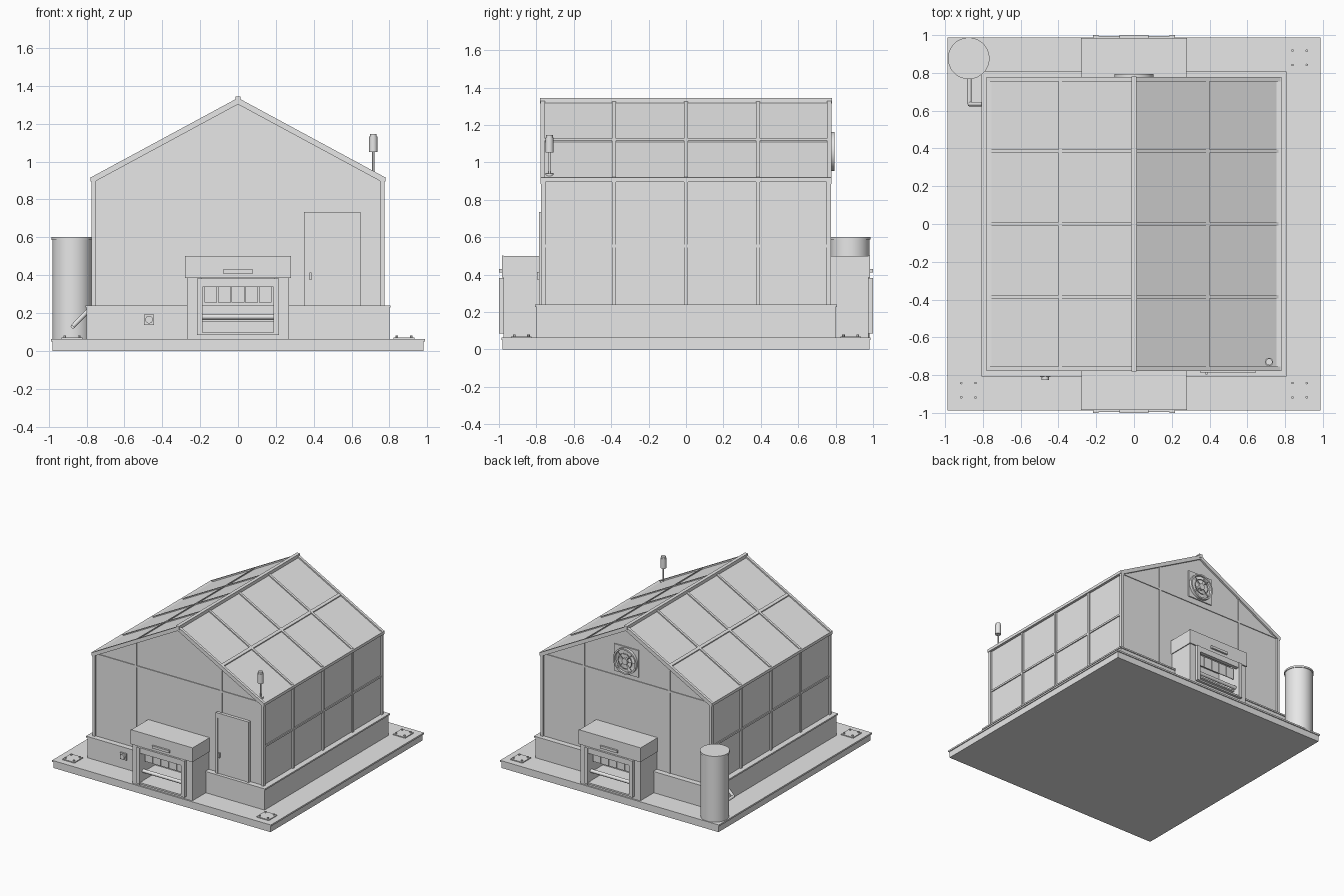
import bpy, bmesh, math
from mathutils import Vector

if "Cube" in bpy.data.objects:
    bpy.data.objects.remove(bpy.data.objects["Cube"])

grey = bpy.data.materials.new("light_grey")
grey.diffuse_color = (0.8, 0.8, 0.8, 1)
grey.use_nodes = True
grey.node_tree.nodes["Principled BSDF"].inputs["Base Color"].default_value = grey.diffuse_color


def finish(name, bm, smooth=False):
    bmesh.ops.recalc_face_normals(bm, faces=bm.faces)
    me = bpy.data.meshes.new(name)
    bm.to_mesh(me)
    bm.free()
    ob = bpy.data.objects.new(name, me)
    bpy.context.collection.objects.link(ob)
    me.materials.append(grey)
    if smooth:
        bpy.ops.object.select_all(action='DESELECT')
        ob.select_set(True)
        bpy.context.view_layer.objects.active = ob
        bpy.ops.object.shade_smooth_by_angle(angle=math.radians(35))
    return ob


def box(name, x0, x1, y0, y1, z0, z1):
    bm = bmesh.new()
    bmesh.ops.create_cube(bm, size=1)
    for v in bm.verts:
        v.co = ((x0 + x1) / 2 + v.co.x * (x1 - x0),
                (y0 + y1) / 2 + v.co.y * (y1 - y0),
                (z0 + z1) / 2 + v.co.z * (z1 - z0))
    return finish(name, bm)


def rod(name, a, b, r, n=16):
    a, b = Vector(a), Vector(b)
    bm = bmesh.new()
    bmesh.ops.create_cone(bm, cap_ends=True, segments=n, radius1=r, radius2=r, depth=(b - a).length)
    q = (b - a).to_track_quat('Z', 'Y')
    for v in bm.verts:
        v.co = q @ v.co + (a + b) / 2
    return finish(name, bm, True)


def prism(name, pts, y0, y1):
    """Extrude an x-z outline along y."""
    bm = bmesh.new()
    f = bm.faces.new([bm.verts.new((x, y0, z)) for x, z in pts])
    for v in bmesh.ops.extrude_face_region(bm, geom=[f])['geom']:
        if isinstance(v, bmesh.types.BMVert):
            v.co.y = y1
    return finish(name, bm)


def ring(name, cx, cz, y0, y1, r0, r1, n=32):
    bm = bmesh.new()
    loops = [[bm.verts.new((cx + r * math.cos(i * math.tau / n), y, cz + r * math.sin(i * math.tau / n)))
              for i in range(n)] for r, y in ((r0, y0), (r1, y0), (r1, y1), (r0, y1))]
    for k in range(4):
        a, b = loops[k], loops[(k + 1) % 4]
        for i in range(n):
            j = (i + 1) % n
            bm.faces.new((a[i], a[j], b[j], b[i]))
    return finish(name, bm, True)


def roof_z(x):
    return 1.325 - abs(x) * 0.54


def slope_bar(name, s, xa, xb, y0, y1, low, high):
    """Strip that follows one roof slope."""
    prism(name, [(s * xa, roof_z(xa) + low), (s * xb, roof_z(xb) + low),
                 (s * xb, roof_z(xb) + high), (s * xa, roof_z(xa) + high)], y0, y1)


# Base slab and plinth
box("base_slab", -.98, .98, -.98, .98, 0, .05)
box("base_rim", -.987, .987, -.987, .987, .05, .063)
box("plinth", -.80, .80, -.80, .80, .063, .228)
box("plinth_cap", -.807, .807, -.807, .807, .228, .24)

# Glazed body with gable ends
prism("glass_house", [(-.76, .24), (.76, .24), (.76, roof_z(.76)), (0, 1.325), (-.76, roof_z(.76))], -.762, .762)

for s in (-1, 1):
    # Side wall frame
    for y in (-.765, -.385, 0, .385, .765):
        box("side_post", min(s * .75, s * .773), max(s * .75, s * .773), y - .01, y + .01, .24, .905)
        slope_bar("rafter", s, .015, .765, y - .01, y + .01, -.015, .009)
    box("side_rail", min(s * .755, s * .768), max(s * .755, s * .768), -.765, .765, .545, .56)
    box("eave_rail", min(s * .75, s * .78), max(s * .75, s * .78), -.777, .777, .895, .918)
    slope_bar("purlin", s, .38, .40, -.765, .765, -.015, .008)
    for e in (-1, 1):
        # Gable trim and mullions
        ya, yb = sorted((e * .755, e * .777))
        slope_bar("gable_trim", s, 0, .775, ya, yb, -.022, .012)
        box("corner_post", min(s * .752, s * .773), max(s * .752, s * .773), *sorted((e * .75, e * .773)), .24, .905)
        box("gable_mullion", s * .385 - .008, s * .385 + .008, *sorted((e * .755, e * .768)), .24, roof_z(.385))
for e in (-1, 1):
    box("gable_rail", -.76, .76, *sorted((e * .755, e * .768)), .898, .914)
box("ridge_cap", -.014, .014, -.78, .78, 1.315, 1.344)

# Loading hatches, front and back
for e in (-1, 1):
    def part(name, x0, x1, ya, yb, z0, z1):
        box(name, x0, x1, *sorted((e * ya, e * yb)), z0, z1)

    part("hatch_hood", -.277, .277, .75, .975, .385, .50)
    part("hatch_hood_front", -.28, .28, .975, .985, .385, .502)
    part("hatch_handle", -.078, .078, .985, 1.0, .41, .43)
    for s in (-1, 1):
        part("hatch_side", *sorted((s * .19, s * .27)), .75, .975, .063, .385)
        part("hatch_frame_post", *sorted((s * .187, s * .217)), .96, 1.0, .085, .382)
    part("hatch_floor", -.19, .19, .75, .975, .063, .098)
    part("hatch_lintel", -.187, .187, .965, .995, .337, .382)
    part("hatch_sill", -.187, .187, .965, .995, .085, .098)
    for i in range(5):
        x = -.144 + i * .072
        part("curtain_strip", x - .034, x + .034, .94, .946, .255, .345)
    rod("hatch_roller", (-.19, e * .955, .18), (.19, e * .955, .18), .014)
    part("hatch_shelf", -.19, .19, .79, .94, .155, .167)

# Door
for x in (.35, .632):
    box("door_jamb", x, x + .015, -.787, -.755, .24, .735)
box("door_header", .365, .632, -.787, -.755, .693, .735)
box("door_leaf", .365, .632, -.78, -.755, .24, .693)
box("door_handle", .379, .389, -.797, -.78, .375, .415)

# Power socket
box("socket_plate", -.497, -.443, -.81, -.80, .138, .192)
rod("socket_knob", (-.47, -.81, .165), (-.47, -.825, .165), .02)

# Water tank and pipe
rod("water_tank", (-.875, .877, .063), (-.875, .877, .59), .105, 48)
rod("tank_lid", (-.875, .877, .587), (-.875, .877, .602), .11, 48)
path = [(-.872, .80, .13), (-.872, .635, .13), (-.79, .635, .215)]
rod("tank_pipe", path[0], path[1], .012)
rod("wall_pipe", path[1], path[2], .012)

# Warning lamp
rod("lamp_base", (.715, -.73, .92), (.715, -.73, .94), .022)
rod("lamp_pole", (.715, -.73, .92), (.715, -.73, 1.06), .006)
rod("lamp_head", (.715, -.73, 1.052), (.715, -.73, 1.132), .022)
rod("lamp_cap", (.715, -.73, 1.132), (.715, -.73, 1.147), .018)

# Ventilation fan
fz = 1.058
box("fan_plate", -.11, .11, .755, .771, fz - .11, fz + .11)
ring("fan_ring", 0, fz, .765, .793, .092, .104)
ring("fan_guard", 0, fz, .786, .791, .058, .063)
rod("fan_hub", (0, .77, fz), (0, .794, fz), .025)
for i in range(5):
    a = i * math.tau / 5 + .3
    bm = bmesh.new()
    for y in (.776, .781):
        bm.faces.new([bm.verts.new((r * math.cos(a + d), y + d * .01, fz + r * math.sin(a + d)))
                      for r, d in ((.02, -.3), (.088, -.32), (.09, 0), (.088, .32), (.02, .3))])
    finish("fan_blade", bm)
for i in range(4):
    a = i * math.pi / 2 + math.pi / 4
    rod("fan_spoke", (0, .789, fz), (.096 * math.cos(a), .789, fz + .096 * math.sin(a)), .003, 8)

# Anchor plates with bolts
for sx, sy in ((1, 1), (1, -1), (-1, -1)):
    cx, cy = sx * .877, sy * .88
    box("anchor_plate", cx - .055, cx + .055, cy - .055, cy + .055, .063, .07)
    for dx in (-.038, .038):
        for dy in (-.038, .038):
            rod("anchor_bolt", (cx + dx, cy + dy, .068), (cx + dx, cy + dy, .08), .007, 6)
